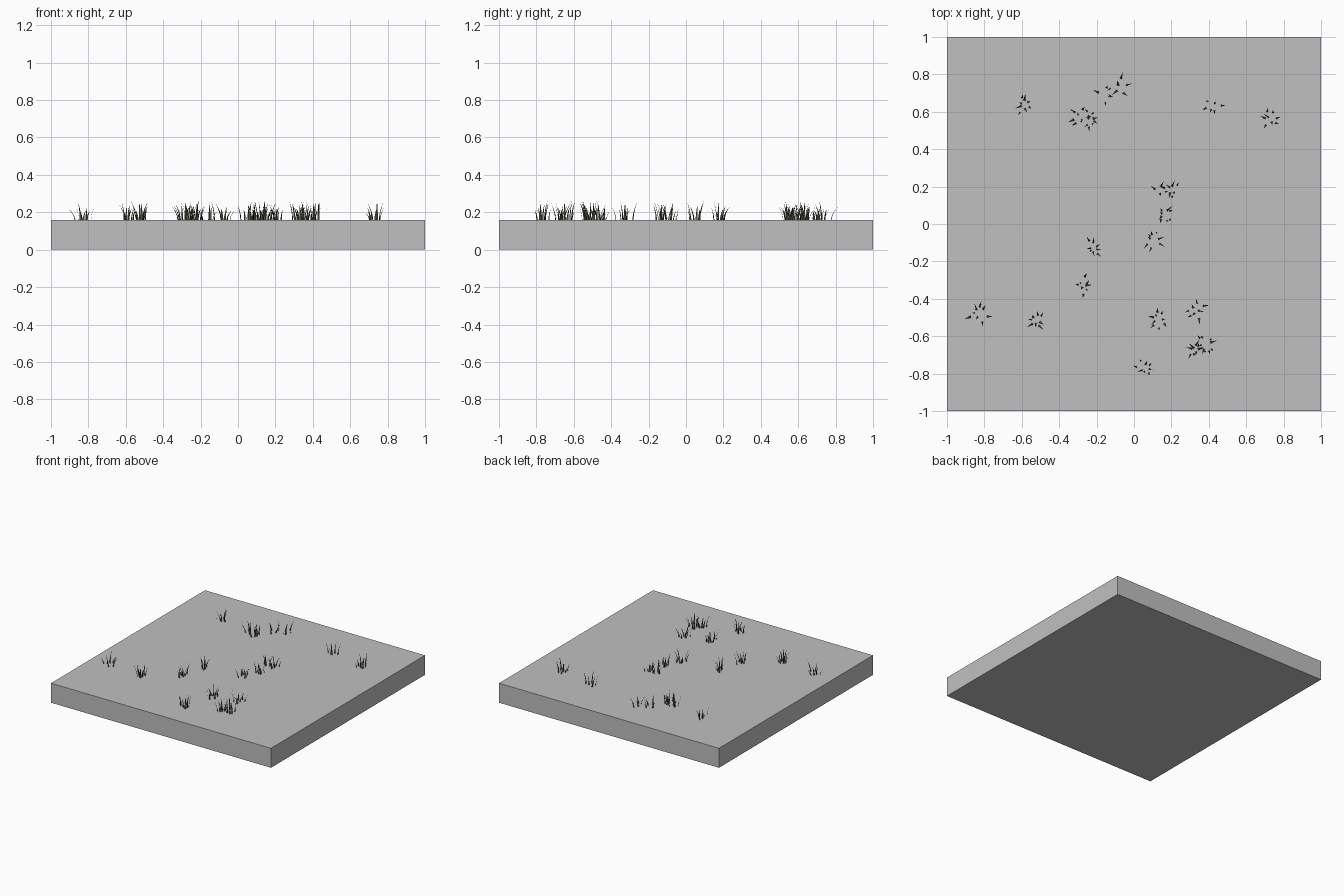
import bpy, bmesh, math, random
from mathutils import Vector

if "Cube" in bpy.data.objects:
    bpy.data.objects.remove(bpy.data.objects["Cube"])

random.seed(7)
TOP = 0.16


def material(name, rgb):
    m = bpy.data.materials.new(name)
    m.diffuse_color = (*rgb, 1)
    m.use_nodes = True
    m.node_tree.nodes["Principled BSDF"].inputs["Base Color"].default_value = m.diffuse_color
    return m


stone = material("light grey", (0.53, 0.53, 0.53))
grass = material("dark olive", (0.09, 0.085, 0.045))

# Ground slab
bpy.ops.mesh.primitive_cube_add(size=1, location=(0, 0, TOP / 2))
slab = bpy.context.object
slab.name = "ground_slab"
slab.scale = (2, 2, TOP)
bpy.ops.object.transform_apply(location=False, rotation=False, scale=True)
slab.data.materials.append(stone)


# One tapered grass blade that bends outward as it rises
def blade(bm, base, angle, height, lean, width):
    out = Vector((math.cos(angle), math.sin(angle), 0))
    side = Vector((-out.y, out.x, 0)) * width / 2
    rows = []
    for t in (0, 0.35, 0.7):
        c = base + out * lean * t ** 1.8 + Vector((0, 0, height * t))
        w = side * (1 - 0.75 * t)
        rows.append((bm.verts.new(c - w), bm.verts.new(c + w)))
    tip = bm.verts.new(base + out * lean + Vector((0, 0, height)))
    for (a, b), (c, d) in zip(rows, rows[1:]):
        bm.faces.new((a, b, d, c))
    bm.faces.new((*rows[-1], tip))


# Tufts: centre x, y, number of blades
tufts = [(-0.59, 0.64, 8), (-0.29, 0.57, 8), (-0.23, 0.56, 9), (-0.15, 0.69, 4),
         (-0.08, 0.73, 6), (0.42, 0.63, 6), (0.73, 0.56, 8), (0.14, 0.18, 4),
         (0.20, 0.18, 7), (0.16, 0.05, 8), (0.10, -0.08, 8), (-0.22, -0.13, 8),
         (-0.27, -0.33, 8), (-0.83, -0.48, 8), (-0.52, -0.52, 8), (0.13, -0.51, 9),
         (0.33, -0.46, 8), (0.33, -0.67, 9), (0.38, -0.65, 9), (0.06, -0.77, 8)]

bm = bmesh.new()
for x, y, count in tufts:
    turn = random.uniform(0, math.tau)
    for i in range(count):
        a = turn + math.tau * i / count + random.uniform(-0.3, 0.3)
        r = random.uniform(0.01, 0.048)
        base = Vector((x + r * math.cos(a), y + r * math.sin(a), TOP - 0.003))
        blade(bm, base, a + random.uniform(-0.5, 0.5), random.uniform(0.05, 0.105),
              random.uniform(0.01, 0.04), random.uniform(0.009, 0.014))
mesh = bpy.data.meshes.new("grass_tufts")
bm.to_mesh(mesh)
bm.free()
mesh.materials.append(grass)
bpy.context.collection.objects.link(bpy.data.objects.new("grass_tufts", mesh))
